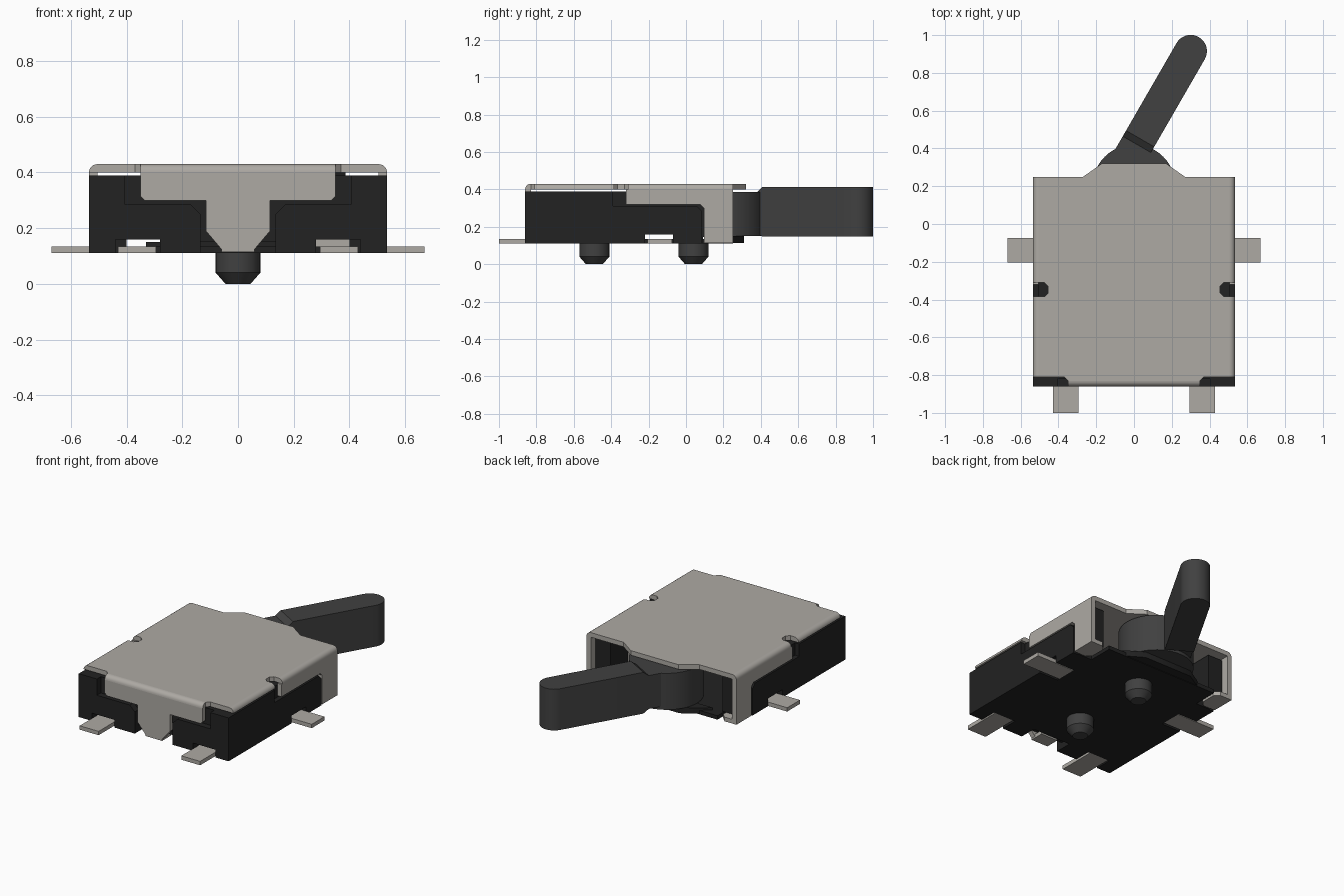
import bpy, bmesh, math
from mathutils import Matrix

cube = bpy.data.objects.get("Cube")
if cube:
    bpy.data.objects.remove(cube, do_unlink=True)


def material(name, r, g, b):
    m = bpy.data.materials.new(name)
    m.use_nodes = True
    m.diffuse_color = (r, g, b, 1)
    m.node_tree.nodes["Principled BSDF"].inputs["Base Color"].default_value = (r, g, b, 1)
    return m


METAL = material("warm grey metal", 0.42, 0.40, 0.37)
BLACK = material("black plastic", 0.016, 0.016, 0.016)
GREY = material("dark grey plastic", 0.052, 0.052, 0.052)


def sym(half):
    """Complete a half outline that starts and ends on x = 0."""
    return half + [(-x, y) for x, y in reversed(half) if x != 0]


def arc(cx, cy, r, a0, a1, n):
    return [(cx + r * math.cos(math.radians(a0 + (a1 - a0) * i / n)),
             cy + r * math.sin(math.radians(a0 + (a1 - a0) * i / n))) for i in range(n + 1)]


def rect(a0, a1, b0, b1):
    return [(a0, b0), (a1, b0), (a1, b1), (a0, b1)]


def prism(bm, outline, axis, lo, hi, flip=1):
    """Extrude a flat outline along an axis; flip = -1 mirrors it in x."""
    place = {"x": lambda a, b, d: (d * flip, a, b),
             "y": lambda a, b, d: (a * flip, d, b),
             "z": lambda a, b, d: (a * flip, b, d)}[axis]
    low = [bm.verts.new(place(a, b, lo)) for a, b in outline]
    high = [bm.verts.new(place(a, b, hi)) for a, b in outline]
    bm.faces.new(low)
    bm.faces.new(high)
    n = len(outline)
    for i in range(n):
        j = (i + 1) % n
        bm.faces.new((low[i], low[j], high[j], high[i]))


def finish(name, bm, mat, matrix=None):
    bmesh.ops.recalc_face_normals(bm, faces=bm.faces[:])
    mesh = bpy.data.meshes.new(name)
    bm.to_mesh(mesh)
    bm.free()
    mesh.materials.append(mat)
    mesh.shade_smooth()
    mesh.set_sharp_from_angle(angle=math.radians(32))
    ob = bpy.data.objects.new(name, mesh)
    bpy.context.collection.objects.link(ob)
    if matrix:
        ob.matrix_world = matrix
    return ob


BASE, WALL_TOP, COVER, TOP = 0.11, 0.39, 0.40, 0.43
W, INNER = 0.535, 0.505      # outer half width, inside of the sheet metal

# Housing: hollow tray with recesses for the cover flaps
bm = bmesh.new()
notched_foot = [(W, BASE), (0.44, BASE), (0.44, 0.16), (0.28, 0.16), (0.28, BASE), (0.135, BASE)]
prism(bm, sym([(0, WALL_TOP), (W, WALL_TOP)] + notched_foot + [(0.135, 0.15), (0, 0.15)]),
      "y", -0.82, -0.75)
foot_notch = [(-0.07, BASE), (-0.07, 0.16), (-0.22, 0.16), (-0.22, BASE)]
for s in (1, -1):
    # front corner
    prism(bm, [(0.405, WALL_TOP), (W, WALL_TOP)] + notched_foot
          + [(0.135, 0.25), (0.17, 0.285), (0.405, 0.285)], "y", -0.86, -0.82, s)
    # side wall and its outer layer
    prism(bm, [(-0.75, BASE), (-0.75, WALL_TOP), (0.2, WALL_TOP), (0.2, 0.145),
               (0.09, 0.145), (0.09, BASE)] + foot_notch, "x", 0.40, INNER, s)
    prism(bm, [(-0.75, BASE), (-0.75, WALL_TOP), (-0.39, WALL_TOP), (-0.39, 0.31),
               (0.06, 0.31), (0.085, 0.285), (0.085, BASE)] + foot_notch, "x", INNER, W, s)
# floor and rear nose
prism(bm, sym([(0, -0.75), (0.40, -0.75), (0.40, 0.25), (0, 0.25)]), "z", BASE, 0.135)
prism(bm, sym([(0, 0.2), (0.33, 0.2), (0.27, 0.25), (0.17, 0.31), (0, 0.31)]), "z", 0.113, 0.15)
finish("housing", bm, BLACK)

# Sheet metal cover
bm = bmesh.new()
prism(bm, sym([(0, 0.32), (0.17, 0.32), (0.27, 0.25), (INNER, 0.25),
               (INNER, -0.31), (0.475, -0.31), (0.455, -0.33), (0.455, -0.365),
               (0.475, -0.385), (INNER, -0.385), (INNER, -0.81),
               (0.37, -0.81), (0.35, -0.83), (0, -0.83)]), "z", COVER, TOP)
side_bend = [(INNER, COVER)] + arc(INNER, COVER, 0.03, 0, 90, 6)
for s in (1, -1):
    prism(bm, side_bend, "y", -0.31, 0.25, s)
    prism(bm, side_bend, "y", -0.81, -0.385, s)
    # side flap with the tab folded under the housing
    prism(bm, [(-0.32, COVER), (0.25, COVER), (0.25, 0.113), (0.095, 0.113),
               (0.095, 0.30), (0.075, 0.32), (-0.32, 0.32)], "x", INNER, W, s)
    prism(bm, [(INNER, 0.095), (INNER, 0.25), (0.45, 0.25), (0.42, 0.22),
               (0.42, 0.125), (0.45, 0.095)], "z", 0.113, 0.14, s)
# front bend, flap and folded tab
prism(bm, [(-0.83, COVER)] + arc(-0.83, COVER, 0.03, 90, 180, 6), "x", -0.35, 0.35)
prism(bm, sym([(0, COVER), (0.35, COVER), (0.35, 0.315), (0.335, 0.30), (0.115, 0.30),
               (0.115, 0.19), (0.06, 0.125), (0.06, 0.115), (0, 0.115)]), "y", -0.86, -0.83)
prism(bm, rect(-0.06, 0.06, -0.83, -0.77), "z", 0.115, 0.14)
finish("cover", bm, METAL)

# Solder terminals
for s, side in ((1, "left"), (-1, "right")):
    bm = bmesh.new()
    prism(bm, rect(0.295, 0.43, -1.0, -0.75), "z", BASE, 0.135, s)
    finish("front_terminal_" + side, bm, METAL)
    bm = bmesh.new()
    prism(bm, rect(0.40, 0.67, -0.205, -0.075), "z", BASE, 0.135, s)
    finish("side_terminal_" + side, bm, METAL)

# Inner contact blade
bm = bmesh.new()
prism(bm, rect(0.27, 0.40, 0.135, 0.25), "y", 0.0, 0.02)
finish("contact_blade", bm, METAL)

# Locating pegs
for y, name in ((0.04, "rear_peg"), (-0.49, "front_peg")):
    bm = bmesh.new()
    for r_low, r_high, z0, z1 in ((0.045, 0.08, 0, 0.04), (0.08, 0.08, 0.04, 0.12)):
        bmesh.ops.create_cone(bm, cap_ends=True, segments=32, radius1=r_low, radius2=r_high,
                              depth=z1 - z0, matrix=Matrix.Translation((0, y, (z0 + z1) / 2)))
    finish(name, bm, GREY)

# Lever hub
bm = bmesh.new()
prism(bm, arc(0, 0.2, 0.22, 0, 352.5, 47), "z", 0.15, 0.385)
finish("lever_hub", bm, GREY)

# Lever arm: local x runs along the arm, origin at the rounded tip centre
R = 0.086
bm = bmesh.new()
prism(bm, [(-0.535, R), (-0.535, -R)] + arc(0, 0, R, -90, 90, 20), "z", 0.147, 0.413)
prism(bm, [(-0.78, 0.17), (-0.57, 0.17), (-0.535, 0.147), (-0.535, 0.413),
           (-0.57, 0.385), (-0.78, 0.385)], "y", -R, R)
finish("lever_arm", bm, GREY,
       Matrix.Translation((0.30, 0.915, 0)) @ Matrix.Rotation(math.radians(60), 4, "Z"))
